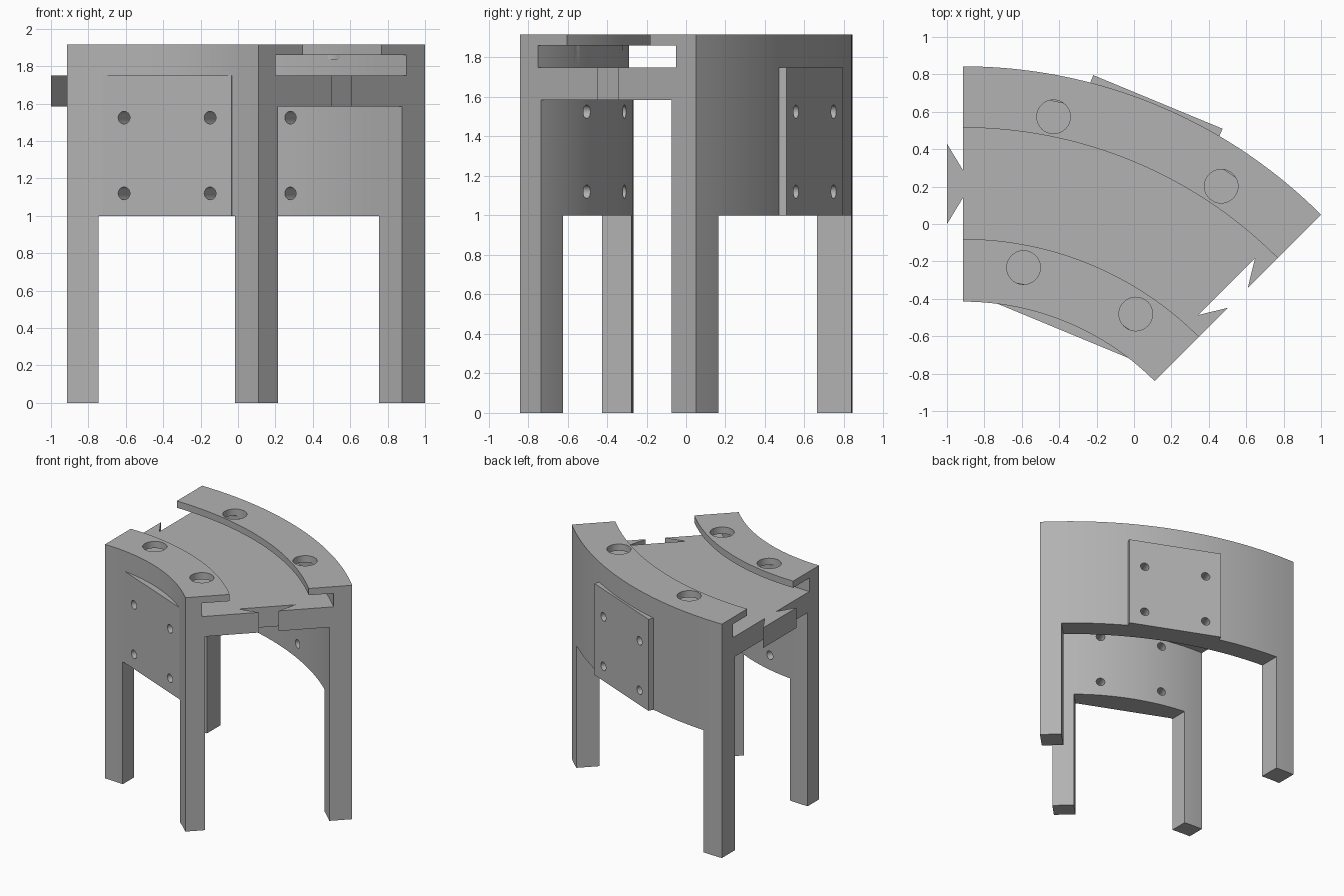
import bpy
import bmesh
from math import sin, cos, radians, sqrt, pi
from mathutils import Matrix, Vector

if "Cube" in bpy.data.objects:
    bpy.data.objects.remove(bpy.data.objects["Cube"], do_unlink=True)

CENTRE = Vector((-0.915, -1.865, 0))      # centre of the curve
SWEEP = radians(45)
R_IN, R_OUT, R_MID = 1.45, 2.708, 2.079
OPENING, DECK_LOW, DECK, RAIL_LOW, TOP = 1.0, 1.585, 1.75, 1.86, 1.915
LEG = 0.168

grey = bpy.data.materials.new("plain grey")
grey.use_nodes = True
grey.diffuse_color = (0.45, 0.45, 0.45, 1)
grey.node_tree.nodes["Principled BSDF"].inputs["Base Color"].default_value = grey.diffuse_color


def at(angle, radius, along=0, z=0):
    """Point at a radius on the given bearing, shifted along the tangent."""
    return CENTRE + Vector((radius * sin(angle) + along * cos(angle),
                            radius * cos(angle) - along * sin(angle), z))


def finish(name, bm):
    bmesh.ops.recalc_face_normals(bm, faces=bm.faces)
    mesh = bpy.data.meshes.new(name)
    bm.to_mesh(mesh)
    bm.free()
    mesh.materials.append(grey)
    obj = bpy.data.objects.new(name, mesh)
    bpy.context.collection.objects.link(obj)
    return obj


def prism(name, points, low, high):
    bm = bmesh.new()
    face = bm.faces.new([bm.verts.new((p.x, p.y, low)) for p in points])
    top = bmesh.ops.extrude_face_region(bm, geom=[face])["geom"]
    bmesh.ops.translate(bm, vec=(0, 0, high - low),
                        verts=[g for g in top if isinstance(g, bmesh.types.BMVert)])
    return finish(name, bm)


def rod(name, start, end, radius):
    bm = bmesh.new()
    axis = end - start
    turn = axis.to_track_quat("Z", "Y").to_matrix().to_4x4()
    bmesh.ops.create_cone(bm, cap_ends=True, segments=32, radius1=radius, radius2=radius,
                          depth=axis.length,
                          matrix=Matrix.Translation((start + end) / 2) @ turn)
    return finish(name, bm)


def select(obj):
    bpy.ops.object.select_all(action="DESELECT")
    obj.select_set(True)
    bpy.context.view_layer.objects.active = obj


def cut(target, cutter):
    select(target)
    mod = target.modifiers.new("cut", "BOOLEAN")
    mod.operation, mod.solver, mod.object = "DIFFERENCE", "EXACT", cutter
    bpy.ops.object.modifier_apply(modifier=mod.name)


def discard(obj):
    bpy.data.objects.remove(obj, do_unlink=True)


def dovetail(name, angle, grow):
    """Flared key, narrow on the end plane and wide on the -tangent side."""
    neck, wide, depth = 0.075, 0.215, 0.085
    slope = (wide - neck) / depth
    near = neck - slope * grow
    points = [at(angle, R_MID - near, grow), at(angle, R_MID - wide, -depth),
              at(angle, R_MID + wide, -depth), at(angle, R_MID + near, grow)]
    return prism(name, points, DECK_LOW - grow, DECK + grow)


# Curved body: two walls, deck and overhanging rails swept along the arc
section = [(R_IN, 0), (R_IN, TOP), (1.785, TOP), (1.785, RAIL_LOW), (1.577, RAIL_LOW),
           (1.577, DECK), (2.567, DECK), (2.567, RAIL_LOW), (2.38, RAIL_LOW), (2.38, TOP),
           (R_OUT, TOP), (R_OUT, 0), (2.535, 0), (2.535, DECK_LOW), (1.598, DECK_LOW),
           (1.598, 0)]
STEPS = 48
bm = bmesh.new()
rings = [[bm.verts.new(at(SWEEP * i / STEPS, r, 0, z)) for r, z in section]
         for i in range(STEPS + 1)]
for a, b in zip(rings, rings[1:]):
    for j in range(len(section)):
        k = (j + 1) % len(section)
        bm.faces.new((a[j], a[k], b[k], b[j]))
bm.faces.new(rings[0])
bm.faces.new(rings[-1])
body = finish("curved_body_with_legs", bm)

# Openings between the end legs
apex = CENTRE + Vector((LEG, LEG * (1 + sqrt(2)), 0))
wedge = prism("leg_opening_cutter",
              [apex, apex + Vector((0, 4, 0)), apex + Vector((sin(SWEEP), cos(SWEEP), 0)) * 4],
              -0.1, OPENING)
cut(body, wedge)
discard(wedge)

# Dovetail socket in the far end of the deck
socket = dovetail("socket_cutter", SWEEP, 0.02)
cut(body, socket)
discard(socket)

# Dovetail tenon on the near end of the deck
tenon = dovetail("dovetail_tenon", 0, 0)

# Round holes down through the rails
for radius in (1.664, 2.486):
    for quarter in (0.25, 0.75):
        hole = rod("rail_hole_cutter", at(SWEEP * quarter, radius, 0, RAIL_LOW - 0.02),
                   at(SWEEP * quarter, radius, 0, TOP + 0.1), 0.09)
        cut(body, hole)
        discard(hole)

# Flat mounting plates on both walls, with four screw holes each
HALF = 0.374
middle = SWEEP / 2
parts = [body, tenon]
for name, near, far in (("inner_mounting_plate", 1.40, 1.52),
                        ("outer_mounting_plate", 2.62, 2.725)):
    plate = prism(name, [at(middle, near, -HALF), at(middle, near, HALF),
                         at(middle, far, HALF), at(middle, far, -HALF)], OPENING, DECK)
    parts.append(plate)
    for along in (-0.249, 0.249):
        for z in (1.12, 1.525):
            screw = rod("screw_hole_cutter", at(middle, near - 0.2, along, z),
                        at(middle, far + 0.2, along, z), 0.034)
            cut(body, screw)
            cut(plate, screw)
            discard(screw)

for part in parts:
    select(part)
    bpy.ops.object.shade_smooth_by_angle(angle=radians(25))
